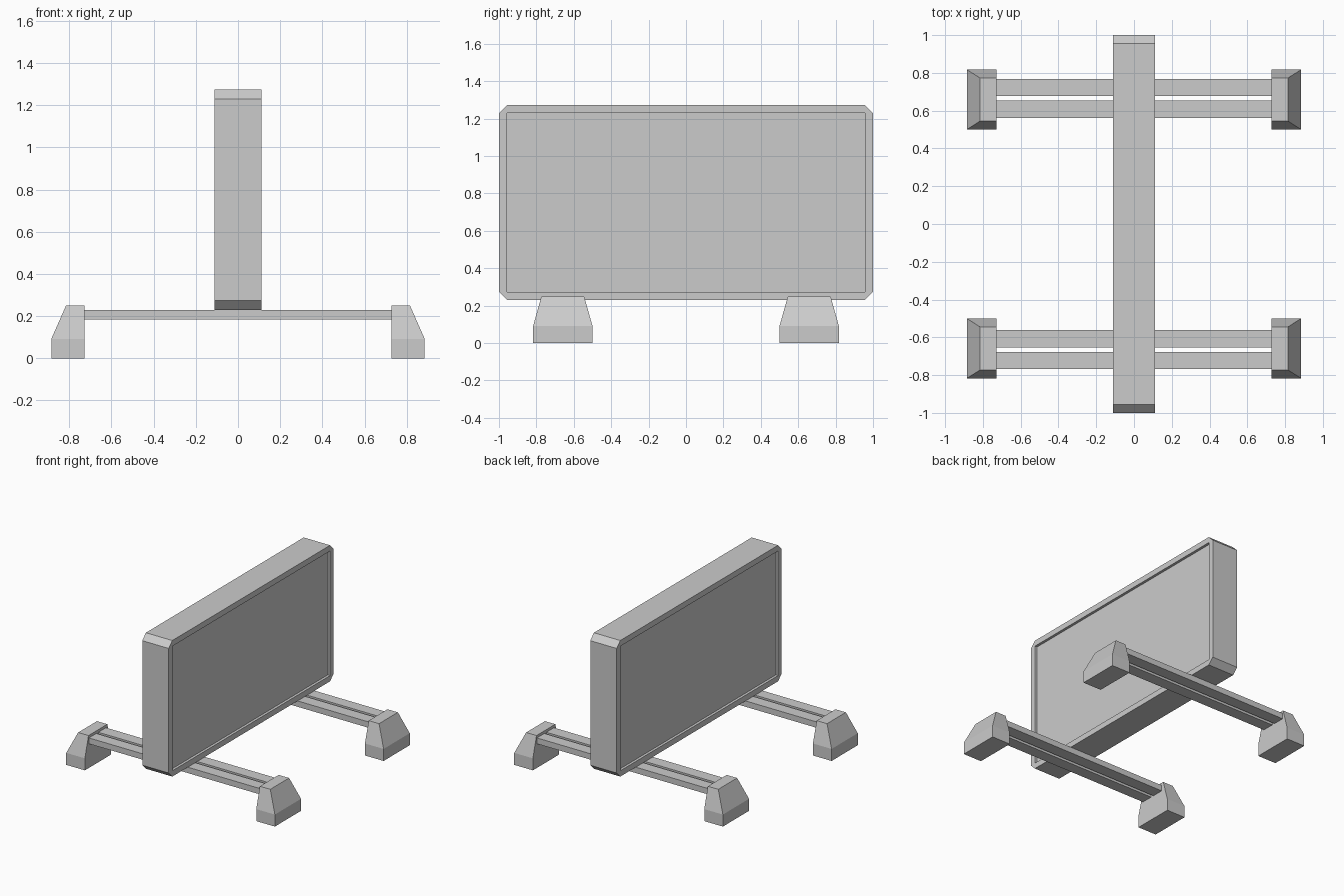
import bpy, bmesh

if "Cube" in bpy.data.objects:
    bpy.data.objects.remove(bpy.data.objects["Cube"])


def make_object(name, bm):
    bmesh.ops.recalc_face_normals(bm, faces=bm.faces[:])
    mesh = bpy.data.meshes.new(name)
    bm.to_mesh(mesh)
    bm.free()
    obj = bpy.data.objects.new(name, mesh)
    bpy.context.collection.objects.link(obj)
    return obj


def loft(name, rings):
    """Closed solid through a list of matching point rings."""
    bm = bmesh.new()
    loops = [[bm.verts.new(p) for p in ring] for ring in rings]
    n = len(loops[0])
    for a, b in zip(loops, loops[1:]):
        for i in range(n):
            j = (i + 1) % n
            bm.faces.new((a[i], a[j], b[j], b[i]))
    bm.faces.new(loops[0])
    bm.faces.new(loops[-1])
    return make_object(name, bm)


def rect(x0, x1, y0, y1, z):
    return [(x0, y0, z), (x1, y0, z), (x1, y1, z), (x0, y1, z)]


def box(name, x0, x1, y0, y1, z0, z1):
    return loft(name, [rect(x0, x1, y0, y1, z0), rect(x0, x1, y0, y1, z1)])


# Display panel: chamfered slab, extruded along x
HALF, Z0, Z1, C = 0.112, 0.23, 1.273, 0.044
outline = [(-1, Z0 + C), (-1 + C, Z0), (1 - C, Z0), (1, Z0 + C),
           (1, Z1 - C), (1 - C, Z1), (-1 + C, Z1), (-1, Z1 - C)]
panel = loft("display_panel", [[(x, y, z) for y, z in outline] for x in (-HALF, HALF)])

# Shallow rectangular screen recess on both faces
for side in (-1, 1):
    xs = sorted((side * (HALF - 0.02), side * (HALF + 0.1)))
    cutter = box("recess_cutter", *xs, -1 + C, 1 - C, Z0 + C, Z1 - C)
    cutter.hide_render = True
    cutter.hide_set(True)
    mod = panel.modifiers.new("recess", 'BOOLEAN')
    mod.operation = 'DIFFERENCE'
    mod.solver = 'EXACT'
    mod.object = cutter

# Stand: twin rails with a tapered foot at each end, front and back
for sy, label in ((-1, "front"), (1, "back")):
    for y0, y1, pos in ((0.562, 0.654, "inner"), (0.678, 0.768, "outer")):
        ya, yb = sorted((sy * y0, sy * y1))
        box(f"{label}_{pos}_rail", -0.73, 0.73, ya, yb, 0.185, 0.23)
    for sx, hand in ((-1, "left"), (1, "right")):
        def ring(outer, y0, y1, z):
            return rect(sx * 0.727, sx * outer, sy * y0, sy * y1, z)
        loft(f"{label}_{hand}_foot", [ring(0.885, 0.5, 0.817, 0),
                                      ring(0.885, 0.5, 0.817, 0.092),
                                      ring(0.815, 0.545, 0.773, 0.25)])
